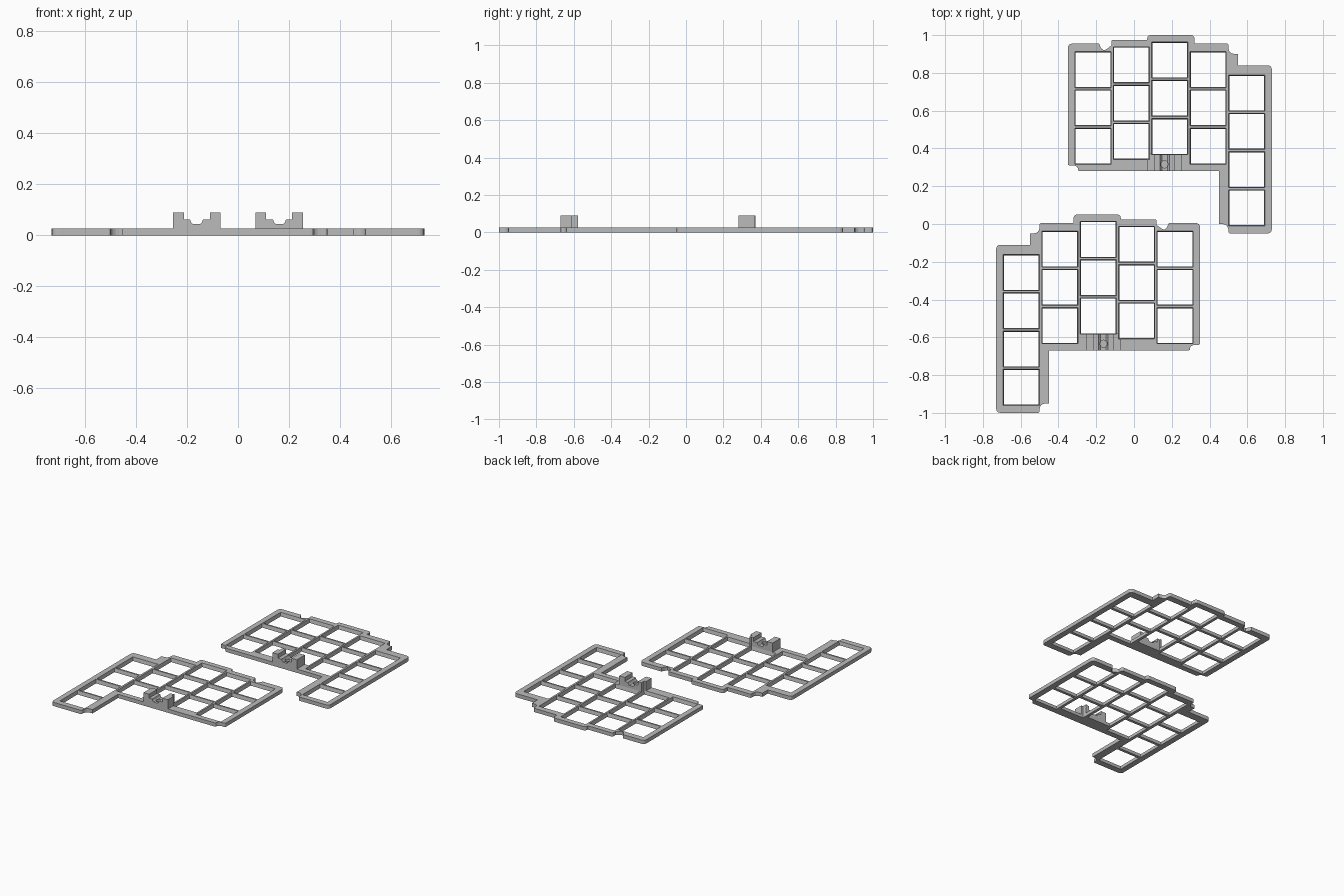
import bpy, bmesh, math
from mathutils import Vector

if "Cube" in bpy.data.objects:
    bpy.data.objects.remove(bpy.data.objects["Cube"])

THICK = 0.026
SHIFT = -0.95          # y offset of the mirrored plate
HOLE_LOW, HOLE_TOP = 0.183, 0.192

grey = bpy.data.materials.new("plate grey")
grey.diffuse_color = (0.5, 0.5, 0.5, 1)
grey.use_nodes = True
grey.node_tree.nodes["Principled BSDF"].inputs["Base Color"].default_value = grey.diffuse_color

# plate outline: x, y, corner radius
OUTLINE = [
    (-0.35, 0.955, .025), (-0.185, 0.955, 0), (-0.165, 0.91, .03), (-0.12, 0.945, 0),
    (-0.12, 0.975, .01), (0.07, 0.975, 0), (0.07, 1.0, .02), (0.32, 1.0, .02),
    (0.32, 0.955, 0), (0.50, 0.955, .01), (0.50, 0.90, .035), (0.55, 0.90, 0),
    (0.55, 0.84, 0), (0.73, 0.84, .025), (0.73, -0.05, .025), (0.50, -0.05, .01),
    (0.50, 0.0, .035), (0.45, 0.0, 0), (0.45, 0.28, 0), (-0.295, 0.28, .01),
    (-0.295, 0.31, .03), (-0.35, 0.31, .01)]

# key columns: x centre, top key y centre, key count
COLUMNS = [(-0.217, 0.817, 3), (-0.014, 0.842, 3), (0.189, 0.868, 3),
           (0.392, 0.817, 3), (0.597, 0.693, 4)]
PITCH = 0.2025

# bracket profile in x, z
BRACKET = [(0.068, 0.02), (0.068, 0.09), (0.11, 0.09), (0.11, 0.063), (0.137, 0.063),
           (0.141, 0.051), (0.147, 0.045), (0.178, 0.045), (0.184, 0.051),
           (0.188, 0.063), (0.212, 0.063), (0.212, 0.09), (0.255, 0.09), (0.255, 0.02)]


def rounded(points):
    """Round each corner that has a radius."""
    out = []
    for i, (x, y, r) in enumerate(points):
        p = Vector((x, y))
        if r == 0:
            out.append(p)
            continue
        a = Vector(points[i - 1][:2]) - p
        b = Vector(points[(i + 1) % len(points)][:2]) - p
        start = p + a.normalized() * min(r, a.length * .9)
        end = p + b.normalized() * min(r, b.length * .9)
        for k in range(5):
            t = k / 4
            out.append(start * (1 - t) ** 2 + p * 2 * t * (1 - t) + end * t * t)
    return out


def loft(bm, rings):
    """Skin a stack of closed rings and cap both ends."""
    rows = [[bm.verts.new(p) for p in ring] for ring in rings]
    n = len(rows[0])
    for a, b in zip(rows, rows[1:]):
        for i in range(n):
            j = (i + 1) % n
            bm.faces.new((a[i], a[j], b[j], b[i]))
    bm.faces.new(rows[0])
    bm.faces.new(rows[-1])


def finish(bm, name):
    bmesh.ops.recalc_face_normals(bm, faces=bm.faces)
    me = bpy.data.meshes.new(name)
    bm.to_mesh(me)
    bm.free()
    me.materials.append(grey)
    ob = bpy.data.objects.new(name, me)
    bpy.context.collection.objects.link(ob)
    return ob


def cut(ob, cutter):
    mod = ob.modifiers.new("cut", 'BOOLEAN')
    mod.operation = 'DIFFERENCE'
    mod.solver = 'EXACT'
    mod.object = cutter


def place(x, y, z, mirrored):
    return (-x, y + SHIFT, z) if mirrored else (x, y, z)


def build(side, m):
    # flat frame
    bm = bmesh.new()
    edge = rounded(OUTLINE)
    loft(bm, [[place(p.x, p.y, z, m) for p in edge] for z in (0, THICK)])
    frame = finish(bm, side + "_frame")

    # bracket on the lower rim
    bm = bmesh.new()
    loft(bm, [[place(x, y, z, m) for x, z in BRACKET] for y in (0.28, 0.372)])
    bracket = finish(bm, side + "_bracket")

    # key openings, slightly wider at the top
    bm = bmesh.new()
    for cx, top, count in COLUMNS:
        for k in range(count):
            cy = top - k * PITCH
            rings = []
            for z, size in ((-0.02, HOLE_LOW), (0.004, HOLE_LOW),
                            (THICK + .001, HOLE_TOP), (0.2, HOLE_TOP)):
                h = size / 2
                rings.append([place(cx + sx * h, cy + sy * h, z, m)
                              for sx, sy in ((-1, -1), (1, -1), (1, 1), (-1, 1))])
            loft(bm, rings)
    keys = finish(bm, side + "_key_cutter")

    # blind screw hole in the bracket channel
    bm = bmesh.new()
    loft(bm, [[place(0.161 + 0.019 * math.cos(i * math.tau / 24),
                     0.316 + 0.019 * math.sin(i * math.tau / 24), z, m)
               for i in range(24)] for z in (0.03, 0.2)])
    screw = finish(bm, side + "_screw_cutter")

    cut(frame, keys)
    cut(bracket, keys)
    cut(bracket, screw)
    # apply the cuts, then drop the cutters
    bpy.context.view_layer.update()
    deps = bpy.context.evaluated_depsgraph_get()
    for ob in (frame, bracket):
        me = bpy.data.meshes.new_from_object(ob.evaluated_get(deps))
        ob.modifiers.clear()
        ob.data = me
    for ob in (keys, screw):
        bpy.data.objects.remove(ob)


build("right", False)
build("left", True)
